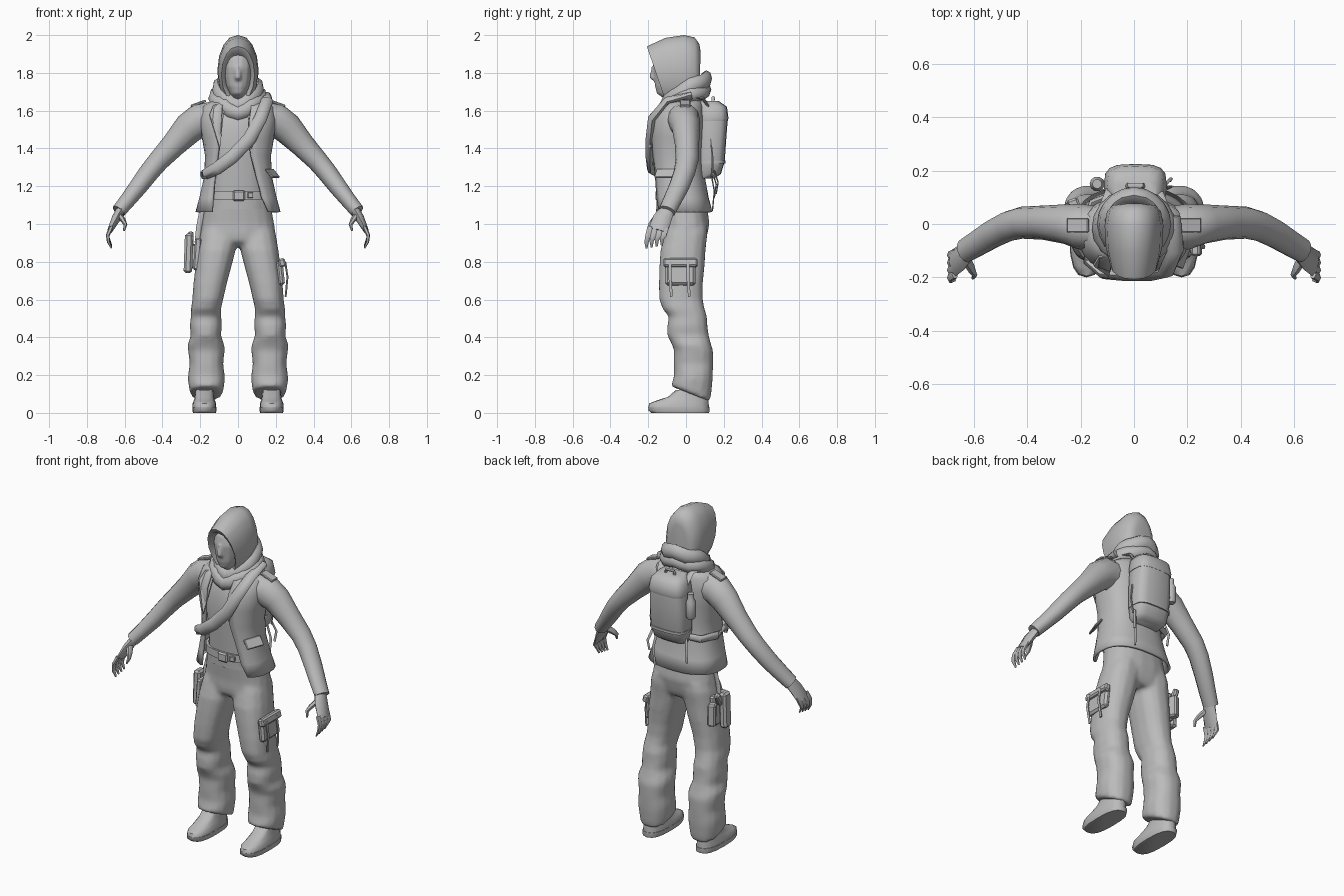
import bpy, bmesh, math
from mathutils import Vector

mat = bpy.data.materials.new("plain grey")
mat.diffuse_color = (0.5, 0.5, 0.5, 1)


def finish(name, bm, smooth=True, angle=50):
    bmesh.ops.recalc_face_normals(bm, faces=bm.faces[:])
    me = bpy.data.meshes.new(name)
    bm.to_mesh(me)
    bm.free()
    me.materials.append(mat)
    ob = bpy.data.objects.new(name, me)
    bpy.context.collection.objects.link(ob)
    if smooth:
        bpy.context.view_layer.objects.active = ob
        ob.select_set(True)
        bpy.ops.object.shade_smooth_by_angle(angle=math.radians(angle))
        ob.select_set(False)
    return ob


def loft(name, rings, cap=True, closed=True, loop=False, angle=50):
    """Skin a list of point rings."""
    bm = bmesh.new()
    vs = [[bm.verts.new(p) for p in r] for r in rings]
    n = len(vs[0])
    pairs = list(zip(vs, vs[1:])) + ([(vs[-1], vs[0])] if loop else [])
    for a, b in pairs:
        for i in range(n if closed else n - 1):
            j = (i + 1) % n
            bm.faces.new((a[i], a[j], b[j], b[i]))
    if cap and closed and not loop:
        bm.faces.new(vs[0])
        bm.faces.new(vs[-1])
    return finish(name, bm, angle=angle)


def spow(v, p):
    return math.copysign(abs(v) ** p, v)


def oval(cx, z, x_half, y0, y1, n=16, p=0.85, tilt=0):
    """Horizontal ring spanning y0..y1; tilt raises the back."""
    cy, ry = (y0 + y1) / 2, (y1 - y0) / 2
    out = []
    for i in range(n):
        a = 2 * math.pi * i / n
        s = spow(math.sin(a), p)
        out.append((cx + x_half * spow(math.cos(a), p), cy + ry * s, z + tilt * s))
    return out


def tube(name, pts, n=10, up=(0, 1, 0), loop=False):
    """Sweep ovals along points (x, y, z, side radius, up radius)."""
    rings = []
    m = len(pts)
    for k in range(m):
        c = Vector(pts[k][:3])
        a = pts[(k - 1) % m] if loop else pts[max(k - 1, 0)]
        b = pts[(k + 1) % m] if loop else pts[min(k + 1, m - 1)]
        t = (Vector(b[:3]) - Vector(a[:3])).normalized()
        u = Vector(up)
        u = (u - t * u.dot(t)).normalized()
        s = t.cross(u)
        rings.append([c + s * pts[k][3] * math.cos(2 * math.pi * i / n)
                      + u * pts[k][4] * math.sin(2 * math.pi * i / n) for i in range(n)])
    return loft(name, rings, loop=loop)


def box(name, c, size, rot=(0, 0, 0), bevel=0.008):
    bm = bmesh.new()
    bmesh.ops.create_cube(bm, size=1)
    bmesh.ops.scale(bm, vec=size, verts=bm.verts)
    if bevel:
        bmesh.ops.bevel(bm, geom=bm.edges[:], offset=bevel, segments=1, affect='EDGES')
    ob = finish(name, bm, angle=30)
    ob.location = c
    ob.rotation_euler = [math.radians(r) for r in rot]
    return ob


def merge(name, obs, voxel, rounds):
    """Fuse overlapping parts into one soft surface."""
    bpy.ops.object.select_all(action='DESELECT')
    for o in obs:
        o.select_set(True)
    bpy.context.view_layer.objects.active = obs[0]
    bpy.ops.object.join()
    ob = obs[0]
    ob.name = name
    ob.select_set(False)
    r = ob.modifiers.new("fuse", 'REMESH')
    r.mode, r.voxel_size, r.use_smooth_shade = 'VOXEL', voxel, True
    sm = ob.modifiers.new("soften", 'SMOOTH')
    sm.factor, sm.iterations = .5, rounds


# Hood: upright rings (y_top, z_top, y_bottom, z_bottom, half width) front to back
hood = [(-.12, 1.88, -.07, 1.68, .06), (-.195, 1.915, -.105, 1.66, .08),
        (-.207, 1.94, -.105, 1.64, .088), (-.11, 1.985, -.06, 1.62, .106),
        (-.01, 2.0, 0, 1.62, .11), (.045, 1.988, .05, 1.62, .101), (.07, 1.955, .07, 1.63, .08),
        (.076, 1.92, .074, 1.66, .05)]
rings = []
for yt, zt, yb, zb, w in hood:
    rings.append([])
    for i in range(16):
        a = 2 * math.pi * i / 16
        f = (1 + spow(math.cos(a), .9)) / 2
        rings[-1].append((w * spow(math.sin(a), .8) * (.85 + .15 * math.sin(f * math.pi)),
                          yb + (yt - yb) * f, zb + (zt - zb) * f))
loft("hood", rings)

# Head: face with chin and soft nose, inside the hood
merge("face", [loft("head", [oval(0, z, w, y, .03, 14) for z, w, y in
                             [(1.66, .035, -.11), (1.69, .046, -.155), (1.73, .064, -.166), (1.78, .074, -.17),
                              (1.83, .078, -.176), (1.88, .072, -.165), (1.92, .05, -.13)]]),
               loft("nose", [oval(0, z, w, y, -.12, 8) for z, w, y in
                             [(1.76, .016, -.178), (1.775, .02, -.196), (1.835, .014, -.182)]])], .007, 5)
loft("neck", [oval(0, z, .06, -.08, .05, 12) for z in (1.5, 1.72)])


# Scarf: two stacked tilted wraps that dip to a point at the front
def wrap(name, w, yf, yb, z, tilt, dip, r, h):
    pts = []
    for i in range(20):
        a = 2 * math.pi * i / 20
        s = math.sin(a)
        pts.append((w * math.cos(a), (yf + yb) / 2 + (yb - yf) / 2 * s,
                    z + tilt * s - dip * max(0, -s) ** 4 + .006 * math.sin(5 * a), r, h))
    tube(name, pts, 8, (0, 0, 1), loop=True)


wrap("scarf_upper", .108, -.11, .108, 1.708, .056, .03, .03, .044)
wrap("scarf_lower", .122, -.125, .098, 1.665, .04, .035, .036, .042)

# Shirt under the open jacket
loft("shirt", [oval(0, z, w, a, b) for z, w, a, b in
               [(1.08, .165, -.135, .1), (1.2, .15, -.14, .085), (1.35, .155, -.155, .085),
                (1.5, .17, -.16, .085), (1.6, .15, -.125, .08), (1.67, .07, -.08, .05)]])

# Jacket: open shell, rows of (z, half width, front, back, opening left, opening right)
rows = [(1.065, .225, -.18, .14, -.14, .165), (1.14, .205, -.178, .12, -.135, .13),
        (1.25, .18, -.178, .1, -.125, .10), (1.36, .175, -.183, .095, -.11, .07),
        (1.46, .192, -.19, .1, -.095, .055), (1.55, .205, -.185, .102, -.09, .06),
        (1.62, .19, -.15, .095, -.085, .07), (1.67, .12, -.11, .08, -.06, .06)]
rings = []
for z, w, y0, y1, xl, xr in rows:
    cy, ry = (y0 + y1) / 2, (y1 - y0) / 2
    a0 = -math.pi / 2 + math.asin(spow(xr / w, 1 / .8))
    a1 = 1.5 * math.pi + math.asin(spow(xl / w, 1 / .8))
    rings.append([(w * spow(math.cos(a), .8), cy + ry * spow(math.sin(a), .8), z)
                  for a in (a0 + (a1 - a0) * i / 24 for i in range(25))])
jacket = loft("jacket", rings, closed=False)
mod = jacket.modifiers.new("cloth", 'SOLIDIFY')
mod.thickness, mod.offset = .014, -1

# Lapels
for s, x in ((-1, -.125), (1, .1)):
    bm = bmesh.new()
    shape = [(0, 1.4), (.055, 1.58), (.035, 1.63), (-.025, 1.64)]
    vs = [bm.verts.new((x + s * (dx - .03), -.198 + max(0, z - 1.52) * .65, z)) for dx, z in shape]
    bm.faces.new(vs)
    lap = finish("lapel", bm, False)
    lap.modifiers.new("cloth", 'SOLIDIFY').thickness = .01

# Diagonal sash from the left shoulder to the right hip, then round to the pack
tube("sash", [(.15, .03, 1.68, .025, .02), (.155, -.1, 1.655, .032, .02), (.12, -.18, 1.56, .034, .022),
              (.06, -.192, 1.45, .036, .022), (-.03, -.192, 1.355, .036, .022), (-.11, -.187, 1.295, .034, .02),
              (-.17, -.14, 1.265, .028, .02), (-.185, -.03, 1.26, .025, .015),
              (-.155, .08, 1.27, .022, .015), (-.08, .11, 1.28, .02, .012)], 8, (0, 1, .01))

# Trousers: hips and baggy legs (z, inner x, outer x, front, back), fused
trousers = [loft("hips", [oval(0, z, w, a, b, 18) for z, w, a, b in
                          [(.88, .12, -.08, .085), (.91, .2, -.118, .105), (.95, .2, -.122, .115),
                           (1.0, .192, -.122, .125), (1.08, .178, -.13, .115), (1.17, .165, -.14, .1)]])]
legs = [(.095, .085, .25, -.05, .128), (.12, .076, .258, -.08, .135), (.17, .07, .265, -.072, .142),
        (.2, .07, .265, -.064, .143), (.26, .078, .256, -.066, .145), (.33, .07, .265, -.064, .145),
        (.36, .072, .268, -.075, .135), (.41, .09, .25, -.1, .122), (.46, .085, .256, -.1, .115),
        (.51, .088, .25, -.092, .112), (.55, .09, .25, -.125, .1), (.6, .078, .242, -.143, .09),
        (.68, .06, .237, -.145, .09), (.78, .033, .225, -.142, .1), (.86, .012, .215, -.137, .105),
        (.95, .0, .2, -.115, .115), (1.0, .01, .18, -.1, .11)]
for s in (-1, 1):
    trousers.append(loft("leg", [oval(s * (a + b) / 2, z, (b - a) / 2, y0, y1, 14, .85,
                                      -.035 if z < .1 else -.02 if z < .15 else 0)
                                 for z, a, b, y0, y1 in legs]))
merge("trousers", trousers, .012, 5)

for s, side in ((-1, "right"), (1, "left")):
    # Shoe: sole and rounded upper
    x = s * .178
    loft(side + "_shoe_sole", [oval(x, z, w, a, b, 16, .75) for z, w, a, b in
                               [(0, .06, -.185, .122), (.012, .064, -.198, .125), (.03, .064, -.2, .125)]])
    loft(side + "_shoe", [oval(x, z, w, a, b, 16, .8, t) for z, w, a, b, t in
                          [(.025, .063, -.2, .122, 0), (.05, .062, -.195, .12, 0),
                           (.072, .054, -.165, .12, .01), (.1, .05, -.095, .11, .015),
                           (.13, .048, -.055, .1, .01)]])
    # Sleeve, shoulder to cuff
    arm = [(.13, -.02, 1.555, .09, .085), (.2, -.01, 1.55, .092, .085), (.26, 0, 1.507, .083, .074),
           (.34, .005, 1.42, .066, .064), (.42, .005, 1.335, .056, .06), (.47, -.008, 1.275, .053, .057),
           (.53, -.038, 1.195, .048, .054), (.585, -.072, 1.125, .042, .05), (.632, -.1, 1.068, .038, .046)]
    tube(side + "_sleeve", [(s * p[0],) + p[1:] for p in arm], 12)
    # Hand: palm, fingers drawn together and thumb
    tube(side + "_palm", [(s * .61, -.09, 1.09, .026, .036), (s * .645, -.125, 1.03, .024, .05),
                          (s * .678, -.148, .965, .014, .052)], 8)
    for i in range(4):
        y = -.108 - i * .027
        d = .015 * (3 - i) / 3
        tube(side + "_finger", [(s * .67, y, .985, .012, .017), (s * .69, y - .012 + d * .2, .94, .01, .016),
                                (s * .686, y - .02, .905 + d, .008, .013),
                                (s * .67, y - .02, .872 + d, .004, .006)], 6)
    tube(side + "_thumb", [(s * .63, -.13, 1.05, .016, .02), (s * .608, -.168, 1.02, .014, .018),
                           (s * .596, -.19, .995, .01, .013), (s * .604, -.203, .965, .005, .006)], 6)
    # Shoulder tab, seated on the sleeve
    box(side + "_shoulder_tab", (s * .21, -.005, 1.638), (.085, .055, .014), (0, s * 20, 0), .004)
    # Pack shoulder strap
    tube(side + "_pack_strap", [(s * .085, .13, 1.6, .02, .008), (s * .1, .09, 1.665, .02, .008),
                                (s * .13, 0, 1.675, .02, .008)], 6, (0, .3, 1))

# Jacket pocket flap and sash clip
box("pocket_flap", (.182, -.11, 1.268), (.012, .11, .06), (0, -40, -20), .004)
box("sash_clip", (-.172, -.135, 1.262), (.02, .03, .05), (0, 0, 30), .004)

# Belt and buckle
loft("belt", [oval(0, z, .174, -.148, .11, 18) for z in (1.13, 1.175)])
box("buckle", (.005, -.152, 1.15), (.065, .02, .055))
box("belt_loop", (.065, -.146, 1.152), (.03, .016, .03), (0, 0, 10), .003)

# Backpack, lid, seams, handle and bottle
loft("backpack", [oval(.005, z, w, .06, b, 16, .6) for z, w, b in
                  [(1.24, .085, .15), (1.265, .105, .185), (1.33, .115, .205), (1.45, .117, .213),
                   (1.54, .113, .22), (1.61, .105, .215), (1.645, .08, .17)]])
loft("pack_lid", [oval(.005, z, w, .06, b, 16, .6) for z, w, b in
                  [(1.545, .115, .221), (1.56, .118, .225), (1.62, .106, .217), (1.65, .08, .175)]])
loft("pack_band", [oval(.005, z, .117, .06, .21, 16, .6) for z in (1.32, 1.335)])
tube("pack_handle", [(-.03, .14, 1.63, .008, .01), (-.02, .145, 1.67, .008, .01),
                     (.03, .145, 1.67, .008, .01), (.04, .14, 1.63, .008, .01)], 6)
loft("bottle", [oval(-.138, z, r, .15 - r, .15 + r, 10, 1) for z, r in
                [(1.42, .022), (1.43, .028), (1.52, .028), (1.54, .018), (1.57, .018)]])
for x, y, z in ((-.1, .15, 1.14), (.1, .14, 1.07), (.12, .16, 1.16)):
    tube("dangling_strap", [(x, y - .01, 1.28, .008, .004), (x * 1.15, y + .01, (1.28 + z) / 2, .008, .004),
                            (x * 1.1, y, z, .008, .004)], 6)
tube("side_cord", [(.12, .13, 1.45, .005, .005), (.14, .14, 1.36, .005, .005), (.125, .14, 1.27, .005, .005)], 6)

# Right thigh holster
box("holster_case", (-.262, .0, .845), (.045, .065, .21), (0, 2, 0), .012)
box("holster_plate", (-.215, -.01, .84), (.035, .13, .17), (0, 4, 0))
box("holster_pouch", (-.225, .07, .83), (.045, .05, .13), (0, 0, 20))
box("holster_grip", (-.25, .045, .92), (.03, .035, .08), (-30, 0, 0))
tube("holster_hanger", [(-.188, 0, 1.08, .015, .006), (-.207, -.01, .98, .015, .006),
                        (-.215, -.01, .9, .015, .006)], 6)

# Left thigh pouch with hanging straps
box("thigh_pouch", (.225, -.03, .74), (.035, .16, .13), (0, -6, 0), .012)
box("pouch_flap", (.234, -.03, .795), (.035, .18, .045), (0, -14, 0))
for y in (-.085, .01):
    tube("pouch_strap", [(.25, y, .8, .005, .009), (.262, y, .72, .005, .009),
                         (.252, y + .008, .615, .005, .008)], 6)
